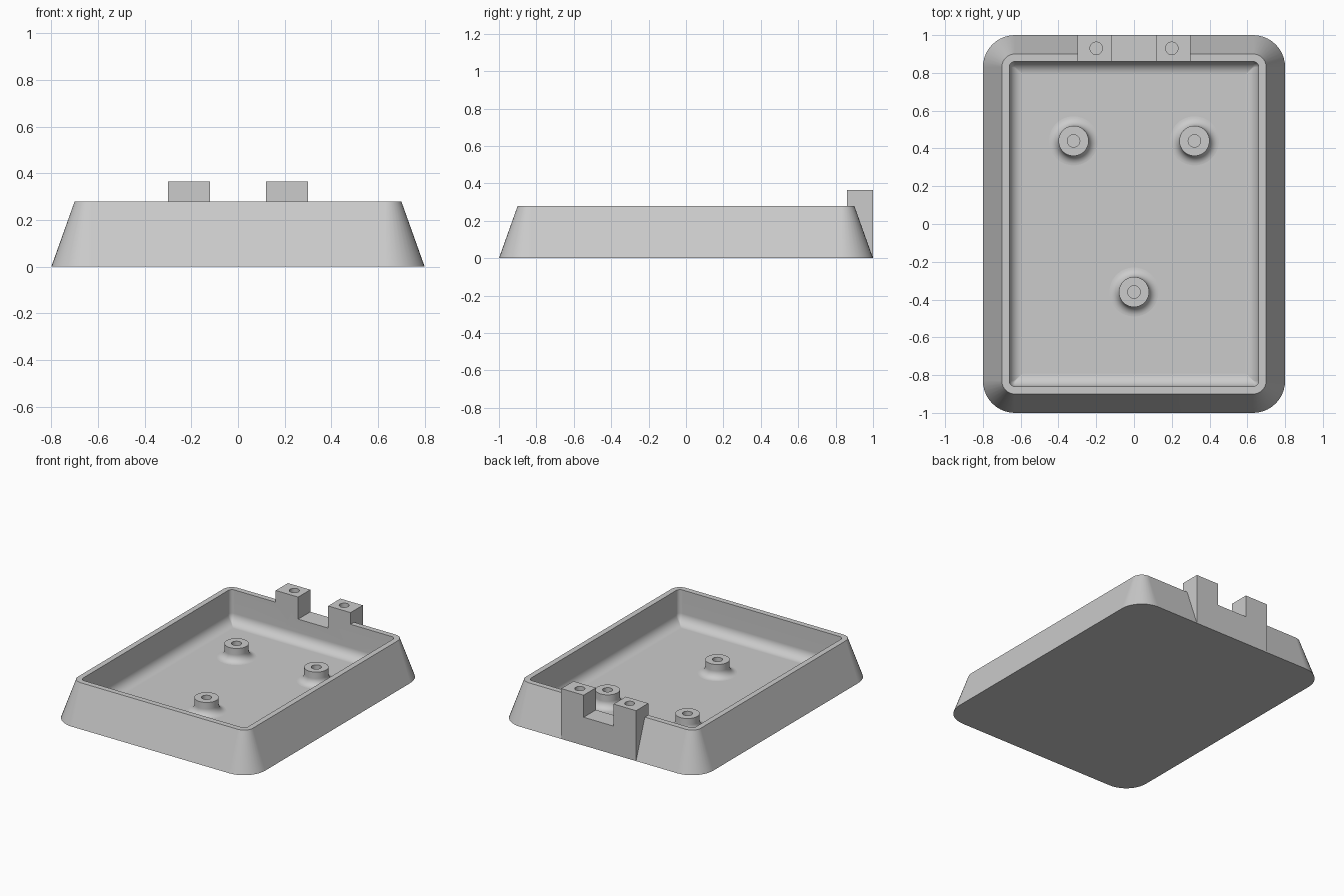
import bpy, bmesh, math

cube = bpy.data.objects.get("Cube")
if cube:
    bpy.data.objects.remove(cube, do_unlink=True)

grey = bpy.data.materials.new("light grey plastic")
grey.use_nodes = True
COLOUR = (0.6, 0.6, 0.6, 1)
grey.diffuse_color = COLOUR
grey.node_tree.nodes["Principled BSDF"].inputs["Base Color"].default_value = COLOUR

FLOOR, RIM, HOLE = 0.04, 0.28, 0.033


def make(name, bm):
    bmesh.ops.recalc_face_normals(bm, faces=bm.faces)
    mesh = bpy.data.meshes.new(name)
    bm.to_mesh(mesh)
    bm.free()
    mesh.materials.append(grey)
    obj = bpy.data.objects.new(name, mesh)
    bpy.context.collection.objects.link(obj)
    return obj


def skin(bm, rings):
    """Join closed rings of points and cap both ends."""
    loops = [[bm.verts.new(p) for p in ring] for ring in rings]
    for a, b in zip(loops, loops[1:]):
        for i in range(len(a)):
            j = (i + 1) % len(a)
            bm.faces.new((a[i], a[j], b[j], b[i]))
    bm.faces.new(loops[0])
    bm.faces.new(loops[-1])


def rounded_rect(hx, hy, r, z, steps=10):
    points = []
    for k, (sx, sy) in enumerate(((1, 1), (-1, 1), (-1, -1), (1, -1))):
        for i in range(steps + 1):
            a = math.pi / 2 * (k + i / steps)
            points.append((sx * (hx - r) + r * math.cos(a),
                           sy * (hy - r) + r * math.sin(a), z))
    return points


def circle(x, y, r, z, n=48):
    return [(x + r * math.cos(2 * math.pi * i / n),
             y + r * math.sin(2 * math.pi * i / n), z) for i in range(n)]


def prism(name, profile, y0, y1):
    """Extrude an x-z profile along y."""
    bm = bmesh.new()
    skin(bm, [[(x, y, z) for x, z in profile] for y in (y0, y1)])
    return make(name, bm)


def boolean(target, tool, operation):
    bpy.context.view_layer.objects.active = target
    mod = target.modifiers.new(operation, 'BOOLEAN')
    mod.operation, mod.object, mod.solver = operation, tool, 'EXACT'
    bpy.ops.object.modifier_apply(modifier=mod.name)
    bpy.data.objects.remove(tool, do_unlink=True)


def smooth(obj):
    bpy.ops.object.select_all(action='DESELECT')
    obj.select_set(True)
    bpy.context.view_layer.objects.active = obj
    bpy.ops.object.shade_smooth_by_angle(angle=math.radians(30))
    mod = obj.modifiers.new("even shading", 'WEIGHTED_NORMAL')
    mod.keep_sharp = True


# Tray: sloped outside, flat rim, upright inside and a rounded floor edge
fillet = 0.07
rings = [rounded_rect(0.8, 1.0, 0.17, 0), rounded_rect(0.7, 0.9, 0.07, RIM),
         rounded_rect(0.66, 0.86, 0.03, RIM)]
for i in range(9):
    a = math.pi / 2 * i / 8
    inset = fillet * (1 - math.cos(a))
    rings.append(rounded_rect(0.66 - inset, 0.86 - inset, max(0.03 - inset, 0.004),
                              FLOOR + fillet * (1 - math.sin(a))))
bm = bmesh.new()
skin(bm, rings)
tray = make("tray", bm)

# Hinge bracket: U-shaped block set into the back wall
NOTCH, GAP, WIDE, TOP = 0.205, 0.12, 0.30, 0.365
boolean(tray, prism("notch_cutter", [(-GAP, NOTCH), (GAP, NOTCH), (GAP, 0.5), (-GAP, 0.5)],
                    0.8, 1.1), 'DIFFERENCE')
half = [(WIDE, 0), (WIDE, TOP), (GAP, TOP), (GAP, NOTCH)]
bracket = prism("bracket", half + [(-x, z) for x, z in reversed(half)], 0.86, 1.0)
boolean(tray, bracket, 'UNION')
for side in (-1, 1):
    bm = bmesh.new()
    skin(bm, [circle(side * 0.2, 0.93, HOLE, z) for z in (0.2, 0.5)])
    boolean(tray, make("hole_cutter", bm), 'DIFFERENCE')
smooth(tray)

# Screw posts with flared bases and blind holes
POST, FLARE, POST_TOP = 0.08, 0.05, 0.137
for name, x, y in (("back_right_post", -0.32, 0.44), ("back_left_post", 0.32, 0.44),
                   ("front_post", 0, -0.36)):
    profile = [(POST + FLARE, FLOOR - 0.01)]
    for i in range(9):
        a = math.pi / 2 * i / 8
        profile.append((POST + FLARE * (1 - math.sin(a)), FLOOR + FLARE * (1 - math.cos(a))))
    profile += [(POST, POST_TOP), (HOLE, POST_TOP), (HOLE, FLOOR + 0.005)]
    bm = bmesh.new()
    skin(bm, [circle(x, y, r, z) for r, z in profile])
    smooth(make(name, bm))
